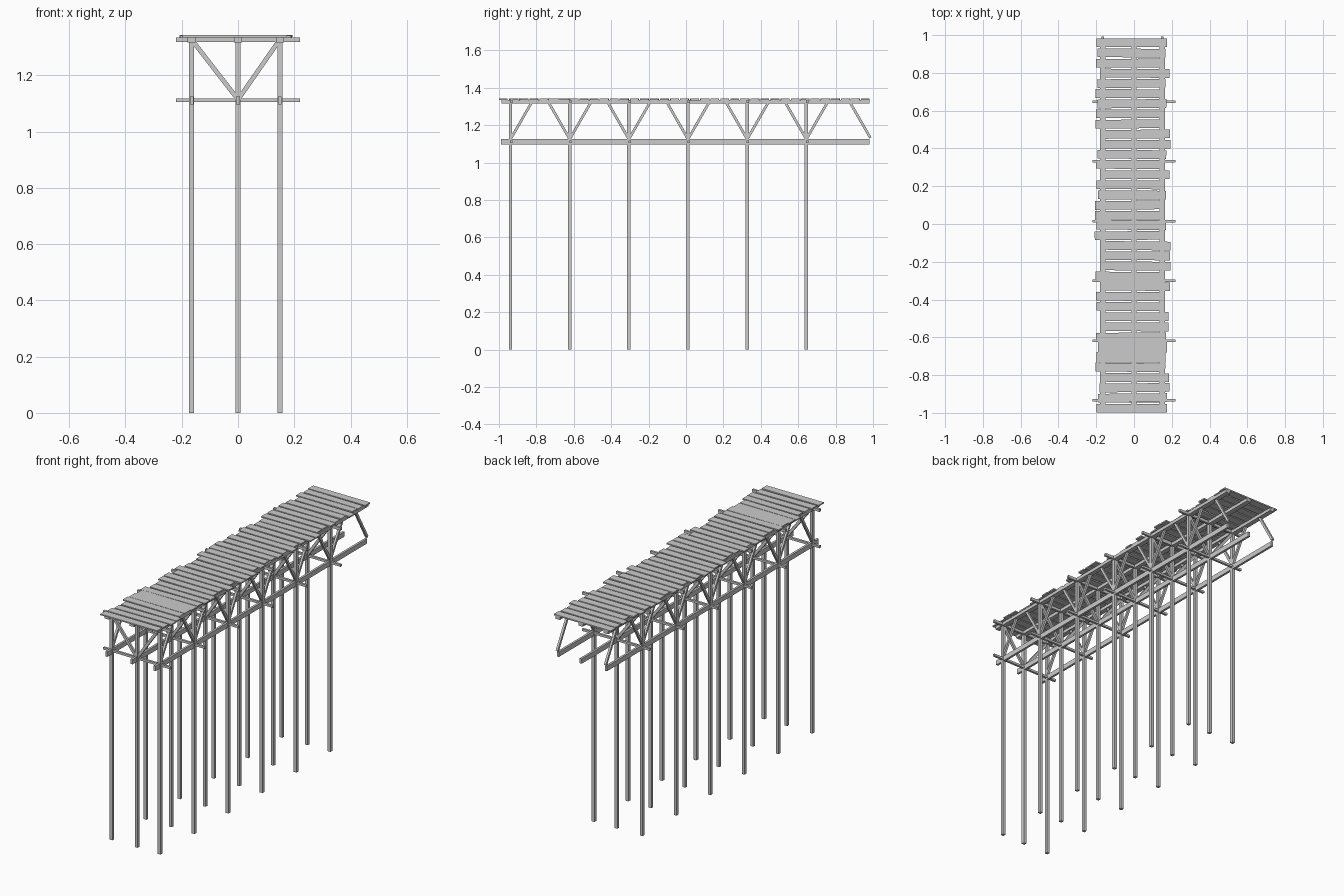
import bpy, random
from mathutils import Vector, Matrix

if "Cube" in bpy.data.objects:
    bpy.data.objects.remove(bpy.data.objects["Cube"])

random.seed(4)
ROWS = [-0.165, 0.0, 0.149]                      # x of post rows
BENTS = [-0.938 + 0.3163 * i for i in range(6)]  # y of post frames


def box(name, center, size, rot_z=0.0):
    bpy.ops.mesh.primitive_cube_add(size=1, location=center, rotation=(0, 0, rot_z))
    ob = bpy.context.object
    ob.name = name
    ob.scale = size
    return ob


def strut(name, a, b, w, d):
    """Box running from a to b; w is its width in the brace plane, d its depth."""
    a, b = Vector(a), Vector(b)
    z = (b - a).normalized()
    depth = Vector((0, 1, 0)) if abs(z.y) < 1e-4 else Vector((1, 0, 0))
    x = depth.cross(z)
    rot = Matrix((x, depth, z)).transposed()
    ob = box(name, (a + b) / 2, (1, 1, 1))
    ob.rotation_euler = rot.to_euler()
    ob.scale = (w, d, (b - a).length)
    return ob


# Lengthwise beams
for x in ROWS:
    box("top_stringer", (x, -0.003, 1.326), (0.029, 1.968, 0.019))
    box("lower_beam", (x, -0.005, 1.1105), (0.013, 1.97, 0.029))

# Post frames with cross beams and V braces
for y in BENTS:
    for x in ROWS:
        box("post", (x, y, 0.664), (0.018, 0.018, 1.328))
    box("top_cross_beam", (0, y + 0.004, 1.3265), (0.44, 0.013, 0.016))
    box("lower_cross_beam", (0, y + 0.004, 1.111), (0.44, 0.013, 0.013))
    for x in (ROWS[0], ROWS[2]):
        s = 1 if x > 0 else -1
        strut("cross_brace", (s * 0.003, y, 1.118), (x - s * 0.004, y, 1.322), 0.016, 0.013)

# Lengthwise braces on the outer rows
for x in (ROWS[0], ROWS[2]):
    for i, y in enumerate(BENTS):
        strut("side_brace", (x, y + 0.004, 1.132), (x, y + 0.112, 1.32), 0.014, 0.013)
        e = y + 0.3163 + (0.03 if i == 5 else 0)
        strut("side_brace", (x, e - 0.004, 1.132), (x, e - 0.112, 1.32), 0.014, 0.013)

# Deck planks from back to front: L/C/R give the sideways shift
SHIFT = {"L": -0.022, "C": -0.012, "R": 0.006}
for k, c in enumerate("CCLRCLCLLRRCLRLCLLCLRRRLRLLRRCCCLRRCC"):
    y = 0.959 - k * 0.0537
    end = k in (0, 36)
    size = (0.372 if end else 0.365 + random.uniform(-0.006, 0.006),
            0.056 if k in (30, 31) else 0.046, 0.0075)
    x = SHIFT[c] + (0 if end else random.uniform(-0.004, 0.004))
    box("deck_plank", (x, y - (0.002 if k == 36 else 0), 1.3385 + random.uniform(-0.001, 0.001)),
        size, 0 if end else random.uniform(-0.012, 0.012))
